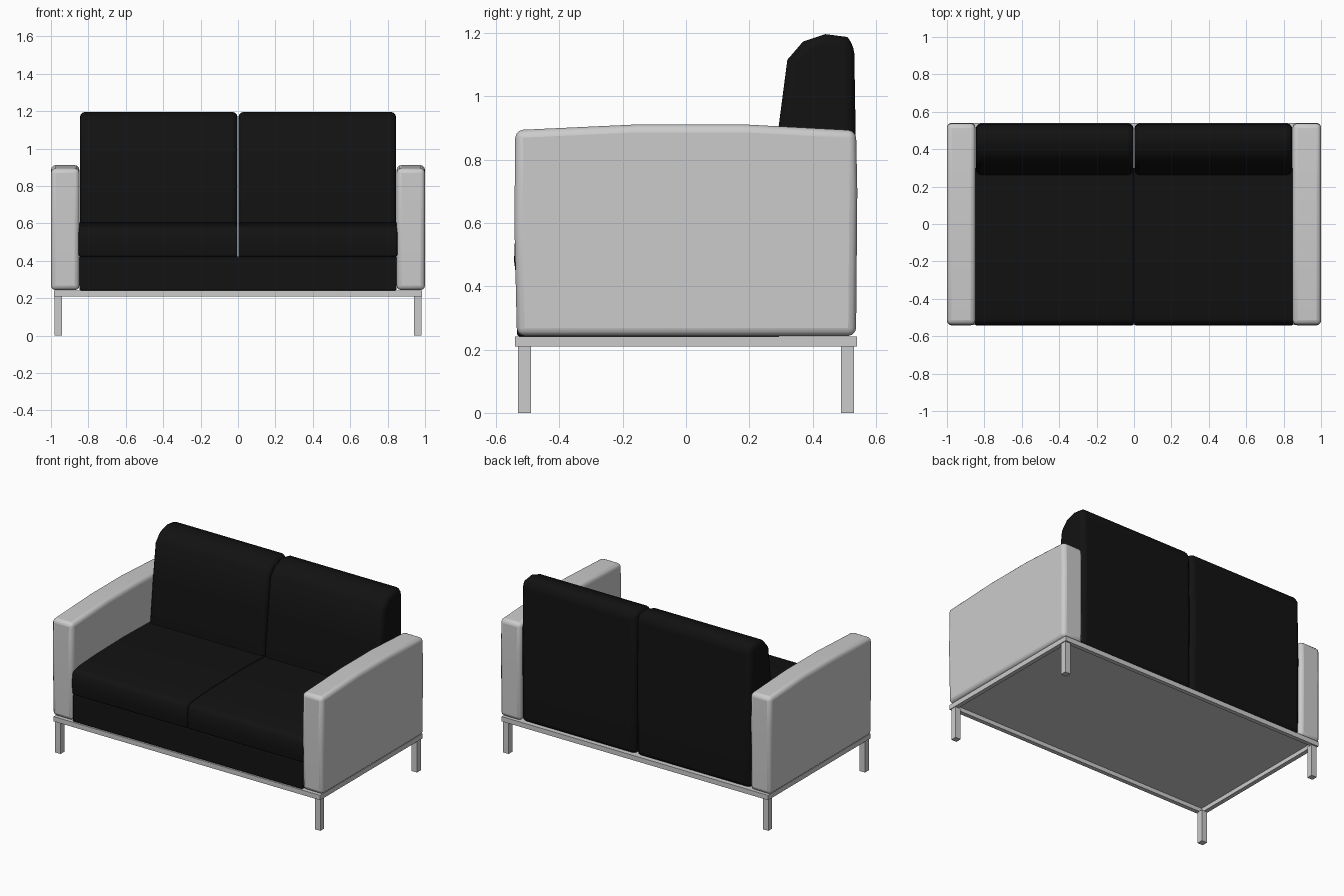
import bpy, bmesh
from mathutils import Matrix, Vector

if "Cube" in bpy.data.objects:
    bpy.data.objects.remove(bpy.data.objects["Cube"])

black = bpy.data.materials.new("black_fabric")
black.diffuse_color = (0.006, 0.006, 0.006, 1)
black.use_nodes = True
black.node_tree.nodes["Principled BSDF"].inputs["Base Color"].default_value = black.diffuse_color


def finish(name, bm, mat=None, bevel=0, segments=3):
    bmesh.ops.recalc_face_normals(bm, faces=bm.faces)
    me = bpy.data.meshes.new(name)
    bm.to_mesh(me)
    bm.free()
    ob = bpy.data.objects.new(name, me)
    bpy.context.collection.objects.link(ob)
    if mat:
        me.materials.append(mat)
    if bevel:
        m = ob.modifiers.new("soft_edges", 'BEVEL')
        m.width, m.segments = bevel, segments
        m.limit_method, m.angle_limit = 'ANGLE', 0.7
        bpy.ops.object.select_all(action='DESELECT')
        ob.select_set(True)
        bpy.context.view_layer.objects.active = ob
        bpy.ops.object.shade_smooth_by_angle(angle=0.7)
    return ob


def box_mesh(x0, x1, y0, y1, z0, z1):
    bm = bmesh.new()
    mat = Matrix.Translation(((x0 + x1) / 2, (y0 + y1) / 2, (z0 + z1) / 2))
    mat = mat @ Matrix.Diagonal((x1 - x0, y1 - y0, z1 - z0, 1))
    bmesh.ops.create_cube(bm, size=1, matrix=mat)
    return bm


def prism_mesh(profile, x0, x1):
    """Extrude a (y, z) profile along x."""
    bm = bmesh.new()
    face = bm.faces.new([bm.verts.new((x0, y, z)) for y, z in profile])
    ext = bmesh.ops.extrude_face_region(bm, geom=[face], use_keep_orig=True)
    verts = [g for g in ext["geom"] if isinstance(g, bmesh.types.BMVert)]
    bmesh.ops.translate(bm, vec=(x1 - x0, 0, 0), verts=verts)
    return bm


# frame: flat tray with a rim, hollow on the underside
bm = box_mesh(-0.985, 0.985, -0.54, 0.54, 0.21, 0.242)
bm.normal_update()
under = min(bm.faces, key=lambda f: f.calc_center_median().z)
bmesh.ops.inset_region(bm, faces=[under], thickness=0.04)
inner = bmesh.ops.extrude_discrete_faces(bm, faces=[under])["faces"][0]
bmesh.ops.translate(bm, vec=Vector((0, 0, 0.027)), verts=inner.verts)
finish("frame", bm)

# seat base under the cushions
finish("seat_base", box_mesh(-0.848, 0.848, -0.533, 0.30, 0.242, 0.422), black, 0.006, 2)

arm = [(-0.534, 0.243), (-0.542, 0.6), (-0.539, 0.893), (-0.15, 0.911),
       (0.18, 0.911), (0.537, 0.892), (0.541, 0.7), (0.537, 0.243)]
seat = [(-0.535, 0.42), (-0.543, 0.48), (-0.54, 0.555), (-0.525, 0.58),
        (-0.48, 0.592), (-0.3, 0.602), (0.0, 0.607), (0.3, 0.6), (0.3, 0.42)]
back = [(0.27, 0.243), (0.262, 0.6), (0.292, 0.9), (0.32, 1.115), (0.37, 1.173),
        (0.44, 1.196), (0.51, 1.187), (0.531, 1.165), (0.538, 0.75), (0.532, 0.243)]

for side, s in (("left", -1), ("right", 1)):
    # soft upholstered parts
    finish(side + "_arm", prism_mesh(arm, s * 0.848, s), None, 0.025, 3)
    finish(side + "_seat_cushion", prism_mesh(seat, s * 0.002, s * 0.852), black, 0.012, 3)
    finish(side + "_back_cushion", prism_mesh(back, s * 0.002, s * 0.846), black, 0.03, 3)
    # legs
    x0, x1 = sorted((s * 0.94, s * 0.98))
    finish("front_leg_" + side, box_mesh(x0, x1, -0.53, -0.49, 0, 0.212))
    finish("back_leg_" + side, box_mesh(x0, x1, 0.49, 0.53, 0, 0.212))
